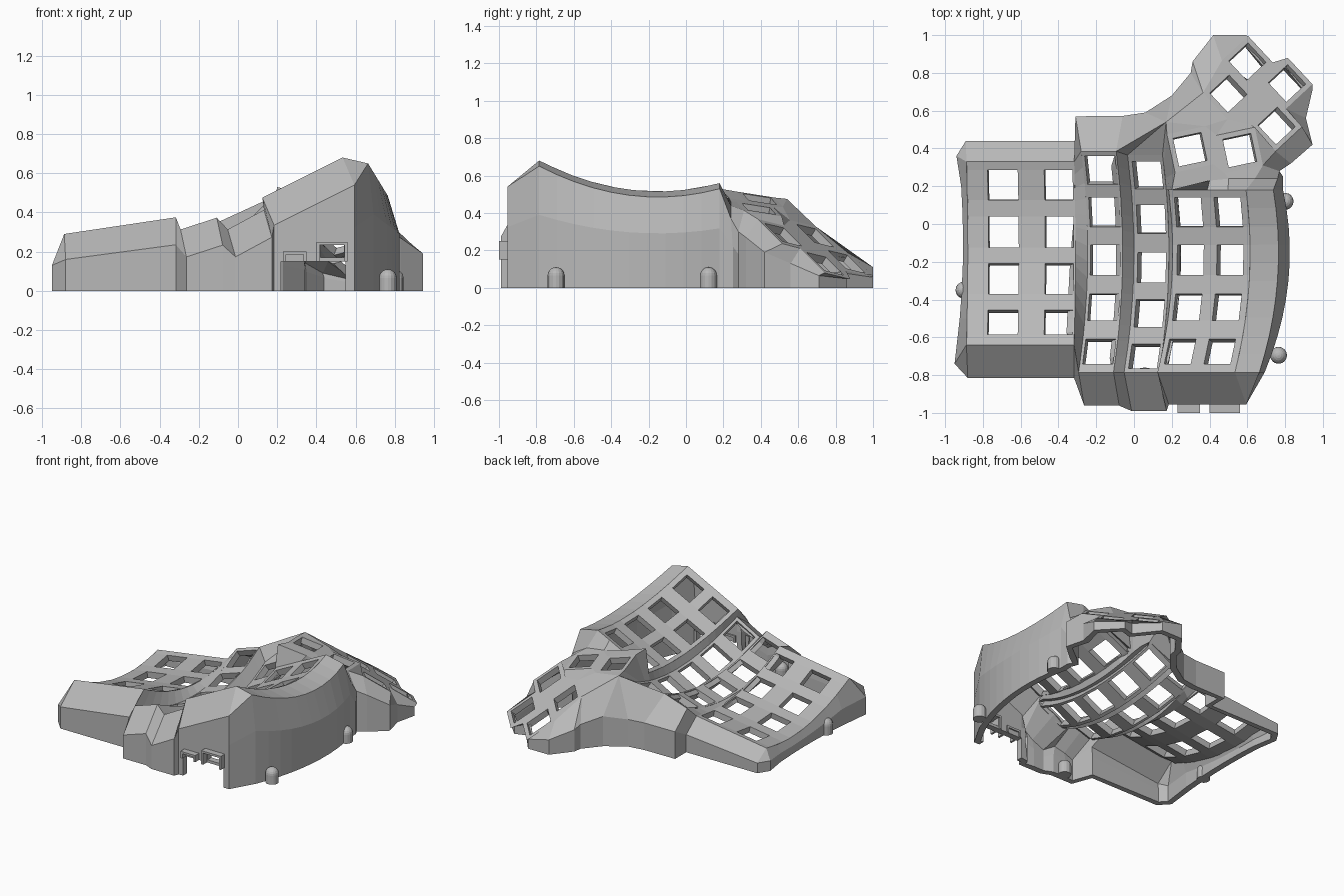
import bpy, bmesh, math
from mathutils import Vector as V

if "Cube" in bpy.data.objects:
    bpy.data.objects.remove(bpy.data.objects["Cube"])

grey = bpy.data.materials.new("grey plastic")
grey.diffuse_color = (0.48, 0.48, 0.48, 1)
grey.use_nodes = True
grey.node_tree.nodes["Principled BSDF"].inputs["Base Color"].default_value = grey.diffuse_color

bm = bmesh.new()

def face(pts):
    try:
        bm.faces.new([bm.verts.new(p) for p in pts])
    except ValueError:
        pass

def strip(a, b):
    for i in range(len(a) - 1):
        face((a[i], a[i + 1], b[i + 1], b[i]))

def span(a, b, n):
    return [a + (b - a) * i / n for i in range(n + 1)]

# Key columns: curved strips that are low on the left and high on the right
class Column:
    def __init__(s, xl, xr, zl, zr, y0, y1, yc, bend, holes_x, holes_y):
        s.xl, s.xr, s.zl, s.zr, s.y0, s.y1, s.yc, s.bend = xl, xr, zl, zr, y0, y1, yc, bend
        s.hx, s.hy = holes_x, holes_y

    def p(s, x, y):
        z = s.zl + (x - s.xl) / (s.xr - s.xl) * (s.zr - s.zl) + 0.41 * (y - s.yc) ** 2
        return V((x - s.bend * (y + 0.15) ** 2, y, z))

    def plate(s):
        xs = sorted([s.xl, s.xr] + [v for h in s.hx for v in h])
        ys = sorted([s.y0, s.y1] + [v for h in s.hy for v in h])
        for i in range(len(xs) - 1):
            for j in range(len(ys) - 1):
                if i % 2 and j % 2:
                    continue                      # key opening
                a, b, c, d = xs[i], xs[i + 1], ys[j], ys[j + 1]
                face((s.p(a, c), s.p(b, c), s.p(b, d), s.p(a, d)))

    def edge(s, x, y0, y1, n=14):
        return [s.p(x, y) for y in span(y0, y1, n)]

rows_b = [(-.74, -.61), (-.51, -.37), (-.27, -.11), (-.015, .14), (.21, .36)]
rows_c = [(-.765, -.635), (-.545, -.40), (-.31, -.15), (-.05, .10), (.185, .33)]
rows_a = [(-.585, -.455), (-.37, -.21), (-.125, .04), (.127, .285)]
A = Column(-.88, -.31, .106, .191, -.64, .33, .03, .03, [(-.77, -.61), (-.47, -.32)], rows_a)
B = Column(-.245, -.06, .163, .223, -.785, .385, -.18, .12, [(-.23, -.07)], rows_b)
C = Column(.0, .185, .153, .253, -.785, .365, -.16, .13, [(.02, .17)], rows_c)
D = Column(.205, .615, .31, .515, -.785, .18, -.15, .20, [(.23, .37), (.44, .58)], rows_b[:4])
for col in (A, B, C, D):
    col.plate()
for l, r, yl, yr in ((A, B, .33, .385), (B, C, .385, .365), (C, D, .18, .18)):
    le, re = l.edge(l.xr, l.y0, yl), r.edge(r.xl, r.y0, yr)
    strip(re, le)

# Thumb cluster: six tilted key frames joined by webs
def z_near(x, y):
    return .47 - .2 * (y - .54) - .2 * (x - .17)

def z_far(x, y):
    return .28 - .38 * (x - .75) - .6 * (y - .53)

def thumb_key(cx, cy, ang, zf, half, grow=1.36):
    # corners run clockwise, starting at the left / upper-left one
    rings = []
    for r in (half, half * grow):
        ring = []
        for sx, sy in ((-1, 1), (1, 1), (1, -1), (-1, -1)):
            c, s = math.cos(ang), math.sin(ang)
            x, y = cx + r * (sx * c - sy * s), cy + r * (sx * s + sy * c)
            ring.append(V((x, y, zf(x, y))))
        rings.append(ring)
    inner, outer = rings
    strip(inner + inner[:1], outer + outer[:1])
    return outer

k1 = thumb_key(.297, .395, math.radians(12), z_near, .076)
k2 = thumb_key(.56, .39, math.radians(12), z_near, .076)
k3, k4, k5, k6 = [thumb_key(x, y, math.radians(43), z_far, .07)
                  for x, y in ((.50, .69), (.755, .52), (.60, .86), (.81, .745))]
TL, TR, BR, BL = range(4)
peak = V((.17, .54, .475))
lip = [V((.20, .18, .53)), V((.40, .23, .48)), V((.50, .24, .46)), V((.64, .24, .44))]
webs = [(k1[TL], k1[TR], peak), (peak, k1[TR], k3[BL], k3[TL]),
        (k1[BR], k2[BL], k2[TL], k1[TR]),
        (k1[TR], k2[TL], k3[BL]), (k2[TL], k2[TR], k4[TL], k3[BL]),
        (k2[BR], k4[BL], k4[TL], k2[TR]), (k3[BL], k4[TL], k4[TR], k3[BR]),
        (k3[BR], k4[TR], k6[TL], k5[BL]), (k5[BL], k6[TL], k6[TR], k5[BR]),
        (k3[TR], k3[BR], k5[BL], k5[TL]), (k3[TL], k3[TR], k5[TL]),
        (k4[TR], k4[BR], k6[BL], k6[TL])]
for w in webs:
    face(w)
strip(lip, [k1[BL], k1[BR], k2[BL], k2[BR]])
strip([D.p(x, .18) for x in (.205, .41, .52, .615)], lip)
strip([lip[0], k1[BL], k1[TL], peak], C.edge(C.xr, .18, C.y1, 3))
face((C.p(C.xr, .18), D.p(D.xl, .18), lip[0]))
# rising facets between the column backs and the thumb peak
face((C.p(C.xl, C.y1), C.p(C.xr, C.y1), peak))
face((B.p(B.xr, B.y1), C.p(C.xl, C.y1), peak))

# Outer walls: each station is (plate edge, shoulder, lower wall)
def station(top, x, y, z, low=None):
    lx, ly = low or (x, y)
    return (top, V((x, y, z)), V((lx, ly, z * .6)))

def wall(seg, full=True):
    top, rim, low = ([s[i] for s in seg] for i in range(3))
    strip(rim, top)
    if full:
        strip(low, rim)
        strip([V((p.x, p.y, 0)) for p in low], low)

corner = A.p(A.xl, A.y0)
front = [station(corner, -.95, -.74, .13), station(corner, -.88, -.815, .16)]
for col, yf, dx, n in ((A, -.815, 0, 1), (B, -.962, .03, 2), (C, -.99, .04, 2)):
    for x in span(col.xl, col.xr, n)[1 if col is A else 0:]:
        t = col.p(x, col.y0)
        front.append(station(t, t.x + dx, yf, t.z - .14))
port_side = []
for x in span(D.xl, D.xr, 2):
    t = D.p(x, D.y0)
    port_side.append(station(t, t.x + .06, -.955, t.z - .14))
wall(front + port_side[:1])
wall(port_side, False)

# Front wall below the shoulder, with the port openings left out
def shoulder(x):
    a, b = port_side[0][1], port_side[-1][1]
    return a.z + (b.z - a.z) * (x - a.x) / (b.x - a.x)

xs = [port_side[0][1].x, .22, .42, .54, .55, port_side[-1][1].x]
for i in range(5):
    zs = [[0, .15, .17, .235, shoulder(x)] for x in (xs[i], xs[i + 1])]
    for j in range(4):
        if (j == 0 and 1 <= i <= 3) or (j == 2 and i == 2):
            continue
        face([V((xs[i], -.955, zs[0][j])), V((xs[i + 1], -.955, zs[1][j])),
              V((xs[i + 1], -.955, zs[1][j + 1])), V((xs[i], -.955, zs[0][j + 1]))])

# Right side, thumb outline, back and left side
rest = [port_side[-1]]
for t in D.edge(D.xr, D.y0, D.y1, 10):
    q = (t.y + .15) ** 2
    rest.append(station(t, .765 - .25 * q, t.y, t.z - .03, (.825 - .33 * q, t.y)))
rest += [station(lip[3], .76, .24, .37, (.79, .25)),
         station(k2[BR], .77, .28, .30), station(k4[BL], .83, .32, .27),
         station(k4[BR], .945, .42, .19), station(k6[BL], .91, .56, .13),
         station(k6[BR], .945, .71, .065), station(k6[TR], .80, .86, .055),
         station(k5[BR], .72, .835, .08), station(k5[TR], .59, 1.0, .07),
         station(k5[TL], .42, 1.0, .11), station(k3[TL], .31, .86, .16),
         station(k3[TL], .30, .80, .18), station(peak, .20, .68, .22),
         station(peak, .06, .59, .20), station(B.p(B.xr, B.y1), -.06, .572, .20),
         station(B.p(B.xl, B.y1), -.31, .57, .20),
         station(A.p(A.xr, A.y1), -.31, .44, .13), station(A.p(A.xl, A.y1), -.89, .44, .075),
         station(A.p(A.xl, A.y1), -.94, .36, .075)]
for t in A.edge(A.xl, .2, -.5, 5):
    rest.append(station(t, -.905 - .11 * (t.y + .1) ** 2, t.y, t.z * .55))
rest.append(front[0])
wall(rest)

bmesh.ops.remove_doubles(bm, verts=bm.verts, dist=.001)
bmesh.ops.dissolve_degenerate(bm, edges=bm.edges, dist=.0005)
mesh = bpy.data.meshes.new("case_shell")
bm.to_mesh(mesh)
bm.free()
mesh.materials.append(grey)
shell = bpy.data.objects.new("case_shell", mesh)
bpy.context.collection.objects.link(shell)
sol = shell.modifiers.new("thickness", 'SOLIDIFY')
sol.thickness, sol.offset = .045, -1

# Screw posts: short pillars with domed tops
def post(x, y):
    n, m, r, h = 16, 5, .045, .065
    pb = bmesh.new()
    prof = [(r, 0)] + [(r * math.cos(t), h + r * math.sin(t)) for t in span(0, math.pi / 2 * .98, m)]
    grid = [[pb.verts.new((x + a * math.cos(2 * math.pi * i / n), y + a * math.sin(2 * math.pi * i / n), z))
             for i in range(n)] for a, z in prof]
    for j in range(len(grid) - 1):
        for i in range(n):
            k = (i + 1) % n
            pb.faces.new((grid[j][i], grid[j][k], grid[j + 1][k], grid[j + 1][i]))
    pb.faces.new(grid[-1])
    pb.faces.new(grid[0][::-1])
    me = bpy.data.meshes.new("screw_post")
    pb.to_mesh(me)
    pb.free()
    me.materials.append(grey)
    ob = bpy.data.objects.new("screw_post", me)
    bpy.context.collection.objects.link(ob)

for x, y in ((.80, .12), (.765, -.695), (-.90, -.35), (-.15, -.90)):
    post(x, y)

# Port brackets: thin plates framing the openings
def box(name, x0, x1, y0, y1, z0, z1):
    bpy.ops.mesh.primitive_cube_add(size=1, location=((x0 + x1) / 2, (y0 + y1) / 2, (z0 + z1) / 2))
    ob = bpy.context.object
    ob.name = name
    ob.scale = (x1 - x0, y1 - y0, z1 - z0)
    ob.data.materials.append(grey)

for x0, x1, top in ((.23, .35, .20), (.40, .56, .25)):
    box("bracket_top", x0, x1, -1.0, -.90, top - .015, top)
    box("bracket_left", x0, x0 + .015, -1.0, -.90, .15, top - .015)
    box("bracket_right", x1 - .015, x1, -1.0, -.90, .15, top - .015)
